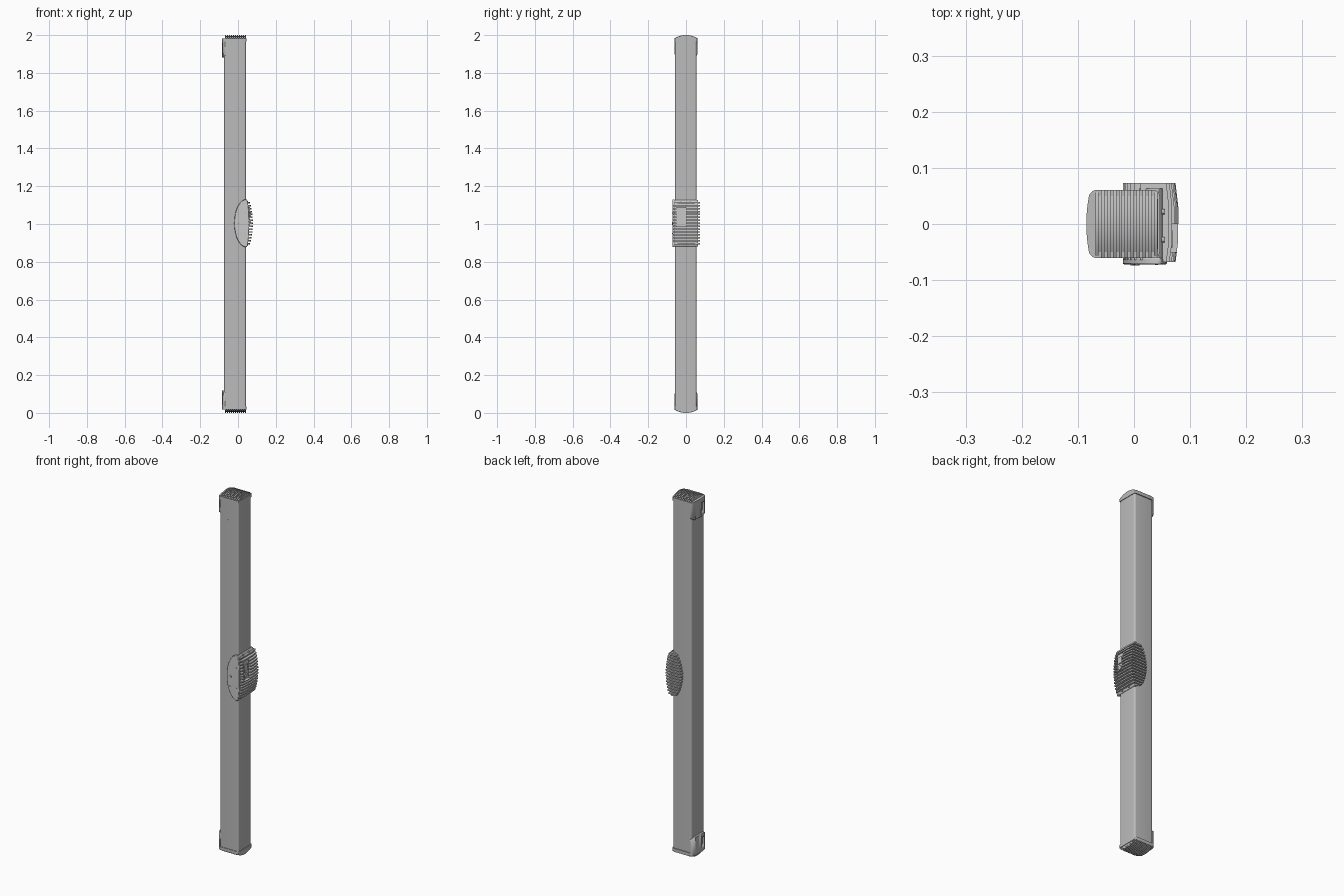
import bpy, bmesh, math

cube = bpy.data.objects.get("Cube")
if cube:
    bpy.data.objects.remove(cube, do_unlink=True)


def material(name, value):
    m = bpy.data.materials.new(name)
    m.use_nodes = True
    col = (value, value, value, 1)
    m.diffuse_color = col
    m.node_tree.nodes["Principled BSDF"].inputs["Base Color"].default_value = col
    return m


GREY = material("mid grey", 0.5)
PALE = material("pale grey", 0.58)


def prism(bm, pts, axis, a, b):
    """Extrude a 2D outline along an axis from a to b."""
    place = {"x": lambda u, v, w: (w, u, v),
             "y": lambda u, v, w: (u, w, v),
             "z": lambda u, v, w: (u, v, w)}[axis]
    low = [bm.verts.new(place(u, v, a)) for u, v in pts]
    high = [bm.verts.new(place(u, v, b)) for u, v in pts]
    bm.faces.new(low[::-1])
    bm.faces.new(high)
    for i in range(len(pts)):
        j = (i + 1) % len(pts)
        bm.faces.new((low[i], low[j], high[j], high[i]))


def make(name, parts, mat, mirror=False, smooth=True):
    """Object from a list of prisms, measured from mid height."""
    bm = bmesh.new()
    for p in parts:
        prism(bm, *p)
    bmesh.ops.recalc_face_normals(bm, faces=bm.faces)
    me = bpy.data.meshes.new(name)
    bm.to_mesh(me)
    bm.free()
    me.materials.append(mat)
    ob = bpy.data.objects.new(name, me)
    ob.location.z = 1
    bpy.context.collection.objects.link(ob)
    if mirror:
        mod = ob.modifiers.new("Mirror", "MIRROR")
        mod.use_axis = (False, False, True)
        mod.use_clip = False
        mod.use_mirror_merge = False
    if smooth:
        bpy.ops.object.select_all(action="DESELECT")
        ob.select_set(True)
        bpy.context.view_layer.objects.active = ob
        bpy.ops.object.shade_smooth_by_angle(angle=math.radians(30))
    return ob


def boolean(ob, cutter, operation, index=0):
    mod = ob.modifiers.new("Boolean", "BOOLEAN")
    mod.object = cutter
    mod.operation = operation
    mod.solver = "EXACT"
    cutter.hide_render = True
    cutter.hide_set(True)
    ob.modifiers.move(len(ob.modifiers) - 1, index)


def rect(u0, u1, v0, v1):
    return [(u0, v0), (u1, v0), (u1, v1), (u0, v1)]


def rounded(u0, u1, v0, v1, r, steps=6):
    pts = []
    for k, (cu, cv) in enumerate(((u1 - r, v1 - r), (u0 + r, v1 - r),
                                  (u0 + r, v0 + r), (u1 - r, v0 + r))):
        for i in range(steps + 1):
            t = math.pi / 2 * (k + i / steps)
            pts.append((cu + r * math.cos(t), cv + r * math.sin(t)))
    return pts


def circle(u, v, r, n=20):
    return [(u + r * math.cos(math.tau * i / n), v + r * math.sin(math.tau * i / n))
            for i in range(n)]


# Long bar with rounded corners
make("bar", [(rounded(-0.073, 0.043, -0.058, 0.056, 0.01), "z", -0.982, 0.982)], GREY)

# End caps: bowed plan on the outer side
W = 0.061


def bowed(points):
    return [(u - 0.007 * (1 - (v / W) ** 2) if u < -0.06 else u, v) for u, v in points]


plan = rounded(-0.078, 0.046, -W, W, 0.012)
left = [p for p in plan if p[0] < -0.06]
split = [(-0.078, W * k) for k in (0.6, 0.4, 0.2, 0, -0.2, -0.4, -0.6)]
seam = next(i for i, p in enumerate(plan) if p[0] < -0.077 and p[1] < 0)
outline = bowed(plan[:seam] + split + plan[seam:])
make("end_cap", [(outline, "z", 0.965, 0.982)], GREY, mirror=True)


def dome(half, drop):
    top = [(half * k / 8, 1 - drop - 0.016 * (k / 8) ** 2) for k in range(8, -9, -1)]
    return [(-half, 0.972), (half, 0.972)] + top


# Domed core and thin ridges of the caps
make("cap_core", [(dome(0.058, 0.006), "x", -0.068, 0.043)], GREY, mirror=True)
pitch = 0.0105
ridges = []
for i in range(11):
    x = -0.069 + i * pitch
    half = 0.057 if i in (0, 10) else 0.061
    ridges.append((dome(half, 0), "x", x, x + 0.006))
make("cap_ridges", ridges, GREY, mirror=True)

# Hooked lugs on the outer side of each cap, with a slot
lug = make("cap_lug", [(outline, "z", 0.87, 0.975)], GREY, mirror=True)
tab = make("lug_outline", [(rounded(-0.063, 0.063, 0.882, 1.1, 0.028), "x", -0.1, -0.066)], GREY)
slot = make("lug_slot_cutter", [(rounded(-0.042, -0.014, 0.905, 0.955, 0.006), "x", -0.1, -0.05)], GREY)
boolean(lug, tab, "INTERSECT", 0)
boolean(lug, slot, "DIFFERENCE", 1)

# Centre bracket: lens shaped side outline
MID, HALF, ZC = 0.045, 0.127, 0.004


def lens(back, front, half=HALF, n=20):
    pts = []
    for i in range(2 * n):
        t = math.pi * i / n
        c = math.cos(t)
        pts.append((MID + (front if c > 0 else back) * c, ZC + half * math.sin(t)))
    return pts


make("bracket_core", [(lens(0.056, 0.014, 0.124), "y", -0.062, 0.063)], PALE)
front_plate = make("bracket_front_plate", [(lens(0.065, 0.014), "y", -0.072, -0.06)], PALE)
bevel = front_plate.modifiers.new("Bevel", "BEVEL")
bevel.width = 0.003
bevel.segments = 2
bevel.limit_method = "ANGLE"

# Cooling fins wrapping the bracket
fins = []
for i in range(-7, 8):
    z = i * 0.0155
    c = math.sqrt(max(0, 1 - (z / HALF) ** 2))
    x0, x1 = MID - 0.065 * c, MID + 0.034 * c
    shape = [(x0, -0.064), (x1 - 0.005, -0.068), (x1, -0.03), (x1, 0.03),
             (x1 - 0.005, 0.073), (x0, 0.073)]
    fins.append((shape, "z", ZC + z - 0.0038, ZC + z + 0.0038))
fin_ob = make("bracket_fins", fins, PALE, smooth=False)
window = make("panel_cutter", [(rect(-0.05, 0.0, -0.012, 0.09), "x", 0.064, 0.1)], PALE)
boolean(fin_ob, window, "DIFFERENCE")

# Control panel with a port and a button
make("control_panel", [(rect(-0.05, 0.0, -0.012, 0.09), "x", 0.03, 0.064)], PALE)
make("panel_port", [(rounded(-0.042, -0.012, 0.035, 0.07, 0.004), "x", 0.06, 0.069)], PALE)
make("panel_button", [(circle(-0.028, 0.012, 0.013), "x", 0.06, 0.069)], PALE)

# Screws on the bracket ends and studs on the front plate
screws = [(circle(y, ZC + s * 0.114, 0.005, 12), "x", 0.04, 0.054)
          for s in (1, -1) for y in (-0.028, 0.022)]
make("bracket_screws", screws, GREY)
studs = [(circle(0.002, 0.003, 0.008), "y", -0.074, -0.07)]
studs += [(circle(x, ZC + s * 0.055, 0.003, 10), "y", -0.0735, -0.07)
          for s in (1, -1) for x in (0.0, 0.04)]
make("plate_studs", studs, GREY)
make("bar_pin", [(circle(-0.02, 0.86, 0.004, 10), "y", -0.0595, -0.055)], GREY)
